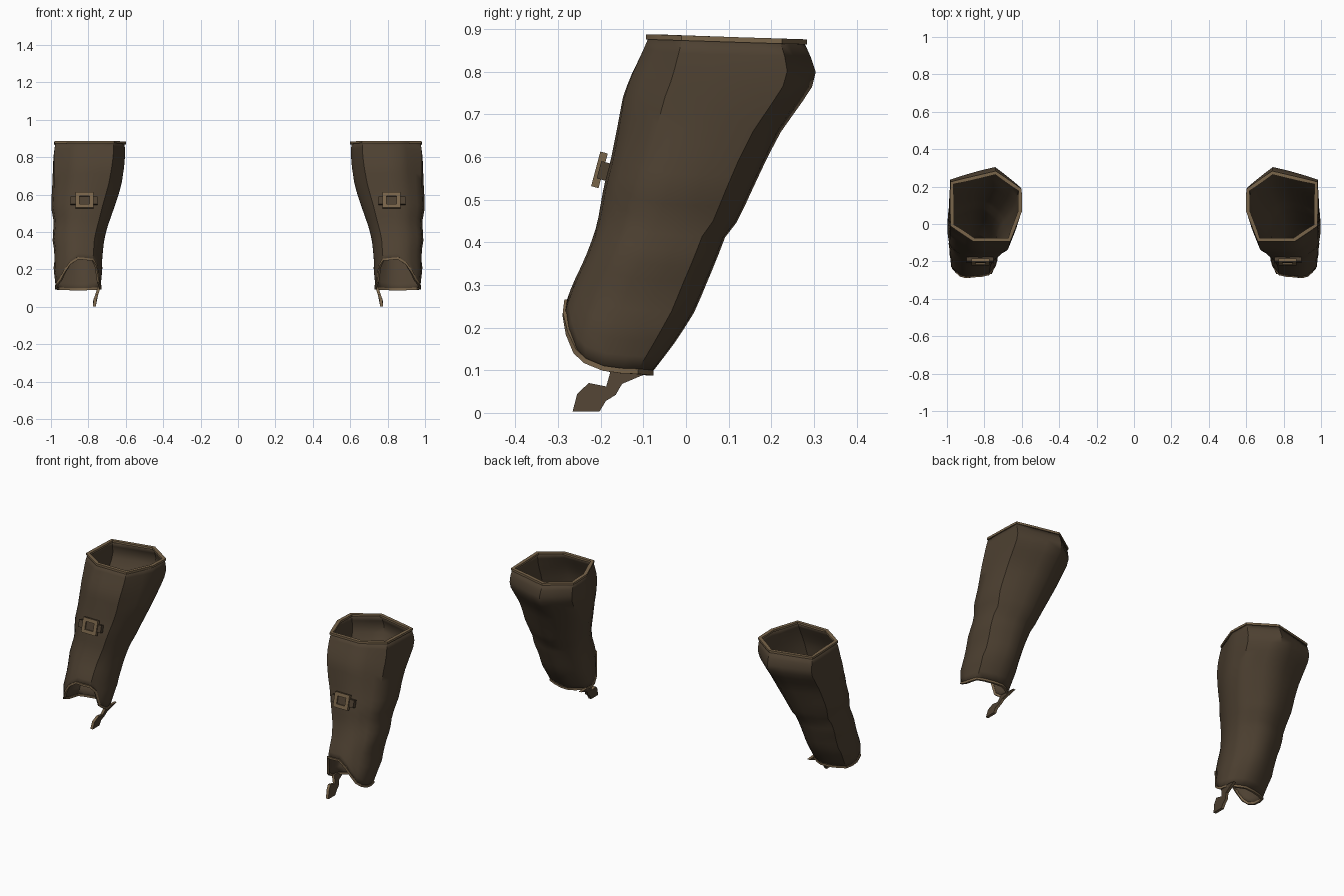
import bpy, bmesh, math
from mathutils import Vector, Matrix

if "Cube" in bpy.data.objects:
    bpy.data.objects.remove(bpy.data.objects["Cube"])


def material(name, rgb):
    m = bpy.data.materials.new(name)
    m.diffuse_color = (*rgb, 1)
    m.use_nodes = True
    m.node_tree.nodes["Principled BSDF"].inputs["Base Color"].default_value = m.diffuse_color
    return m


LEATHER = material("dark brown leather", (0.075, 0.052, 0.031))
TRIM = material("tan trim", (0.19, 0.128, 0.068))

# sleeve bounds by height: z, x min, x max, y min, y max
BOUNDS = [
    (0.095, 0.735, 0.975, -0.285, -0.078), (0.155, 0.73, 0.98, -0.302, -0.03),
    (0.20, 0.725, 0.988, -0.298, 0.000), (0.24, 0.727, 0.982, -0.288, 0.025),
    (0.30, 0.722, 0.983, -0.267, 0.050), (0.36, 0.715, 0.993, -0.238, 0.075),
    (0.42, 0.70, 0.988, -0.215, 0.098), (0.45, 0.69, 0.985, -0.207, 0.125),
    (0.53, 0.662, 1.00, -0.193, 0.162), (0.60, 0.638, 0.997, -0.175, 0.195),
    (0.66, 0.622, 0.993, -0.163, 0.226), (0.74, 0.61, 0.99, -0.148, 0.282),
    (0.785, 0.605, 0.988, -0.132, 0.310), (0.83, 0.604, 0.984, -0.11, 0.295),
    (0.88, 0.607, 0.975, -0.087, 0.272)]
# cross-section corners inside the unit square, counterclockwise
CORNERS = [(1, .85), (.36, 1), (0, .75), (0, .43), (.16, 0), (.68, 0), (1, .22)]
# height of the wrist edge by angle around the sleeve
WRIST = [(-180, .10), (-155, .13), (-138, .22), (-125, .252), (-80, .262),
         (-60, .20), (-45, .15), (-25, .115), (0, .10), (90, .093), (180, .10)]


def lookup(table, key):
    """Linear interpolation in a table whose first column is the key."""
    if key <= table[0][0]:
        return table[0][1:]
    for a, b in zip(table, table[1:]):
        if key <= b[0]:
            f = (key - a[0]) / (b[0] - a[0])
            return [p + (q - p) * f for p, q in zip(a[1:], b[1:])]
    return table[-1][1:]


def finish(name, bm, mats, angle=40):
    """Make the part and mirror it to the other arm."""
    me = bpy.data.meshes.new(name)
    bm.to_mesh(me)
    bm.free()
    for m in mats:
        me.materials.append(m)
    me.shade_smooth()
    me.set_sharp_from_angle(angle=math.radians(angle))
    ob = bpy.data.objects.new(name, me)
    bpy.context.collection.objects.link(ob)
    mod = ob.modifiers.new("other arm", 'MIRROR')
    mod.use_mirror_merge = False
    return ob


def surface_point(u, v, t):
    """Point on the sleeve, t = 0 at the wrist and 1 at the top."""
    d = Vector((u - .5, v - .5))
    low = lookup(WRIST, math.degrees(math.atan2(d.y, d.x)))[0]
    high = 0.882 - 0.012 * v
    z = low + (high - low) * t
    x0, x1, y0, y1 = lookup(BOUNDS, z)
    blend = 0.55 * min(1, max(0, (0.85 - z) / 0.25))    # rounder lower down
    d = d.lerp(d.normalized() * 0.5, blend)
    return Vector((x0 + (x1 - x0) * (d.x + .5), y0 + (y1 - y0) * (d.y + .5), z))


# columns: each side of the cross-section split in three
columns = []
for a, b in zip(CORNERS, CORNERS[1:] + CORNERS[:1]):
    for k in range(3):
        f = k / 3
        columns.append((a[0] + (b[0] - a[0]) * f, a[1] + (b[1] - a[1]) * f))
N = len(columns)
ROWS = 22

# leather sleeve
bm = bmesh.new()
rings = [[bm.verts.new(surface_point(u, v, 1 - i / ROWS)) for u, v in columns]
         for i in range(ROWS + 1)]
for upper, lower in zip(rings, rings[1:]):
    for j in range(N):
        k = (j + 1) % N
        bm.faces.new((upper[j], lower[j], lower[k], upper[k]))
top_loop = [v.co.copy() for v in rings[0]]
wrist_loop = [v.co.copy() for v in rings[-1]]
sleeve = finish("sleeve", bm, [LEATHER])
wall = sleeve.modifiers.new("wall", 'SOLIDIFY')
wall.thickness = 0.006
wall.offset = -1


def edging(name, loop, width, height):
    """Band with a rectangular section running round a closed loop."""
    bm = bmesh.new()
    n = len(loop)
    rows = []
    for i, p in enumerate(loop):
        along = (loop[(i + 1) % n] - loop[i - 1]).normalized()
        out = Vector((along.y, -along.x, 0))
        if out.length < 0.3:
            c = sum(loop, Vector()) / n
            out = Vector((p.x - c.x, p.y - c.y, 0))
        out.normalize()
        up = out.cross(along).normalized()
        rows.append([bm.verts.new(p + out * a * width + up * b * height)
                     for a, b in ((.35, -.5), (.35, .5), (-.65, .5), (-.65, -.5))])
    for i in range(n):
        a, b = rows[i], rows[(i + 1) % n]
        for k in range(4):
            m = (k + 1) % 4
            bm.faces.new((a[k], b[k], b[m], a[m]))
    bmesh.ops.recalc_face_normals(bm, faces=bm.faces)
    return finish(name, bm, [TRIM], 35)


edging("top_edging", top_loop, 0.020, 0.012)
edging("wrist_edging", wrist_loop, 0.012, 0.012)

# thumb strap: flat tab hanging from the inner wrist edge, tan on its edges
OUTLINE = [(-.075, .098), (-.175, .105), (-.187, .062), (-.228, .070), (-.255, .045),
           (-.266, .003), (-.203, .003), (-.188, .028), (-.165, .042), (-.150, .068),
           (-.110, .085)]
bm = bmesh.new()
sides = []
for off in (-0.008, 0.008):
    sides.append([bm.verts.new((0.768 - max(0, z - .03) * 0.35 + off, y, z))
                  for y, z in OUTLINE])
for s in sides:
    bm.faces.new(s)
edges = []
for i in range(len(OUTLINE)):
    j = (i + 1) % len(OUTLINE)
    edges.append(bm.faces.new((sides[0][i], sides[0][j], sides[1][j], sides[1][i])))
for f in edges:
    f.material_index = 1
bmesh.ops.recalc_face_normals(bm, faces=bm.faces)
finish("thumb_strap", bm, [LEATHER, TRIM], 30)

# buckle: boxes laid on the tilted front of the sleeve
TILT = Matrix.Translation((0.82, -0.203, 0.57)) @ Matrix.Rotation(-0.26, 4, 'X')


def boxes(name, mat, parts):
    bm = bmesh.new()
    for center, size in parts:
        m = TILT @ Matrix.Translation(center) @ Matrix.Diagonal((*size, 1))
        bmesh.ops.create_cube(bm, size=1, matrix=m)
    return finish(name, bm, [mat], 30)


boxes("buckle_frame", TRIM,
      [((0, 0, s * .032), (.095, .018, .020)) for s in (-1, 1)] +
      [((s * .037, 0, 0), (.021, .018, .046)) for s in (-1, 1)])
boxes("buckle_strap", LEATHER, [((0.003, .010, 0), (.145, .022, .042))])
